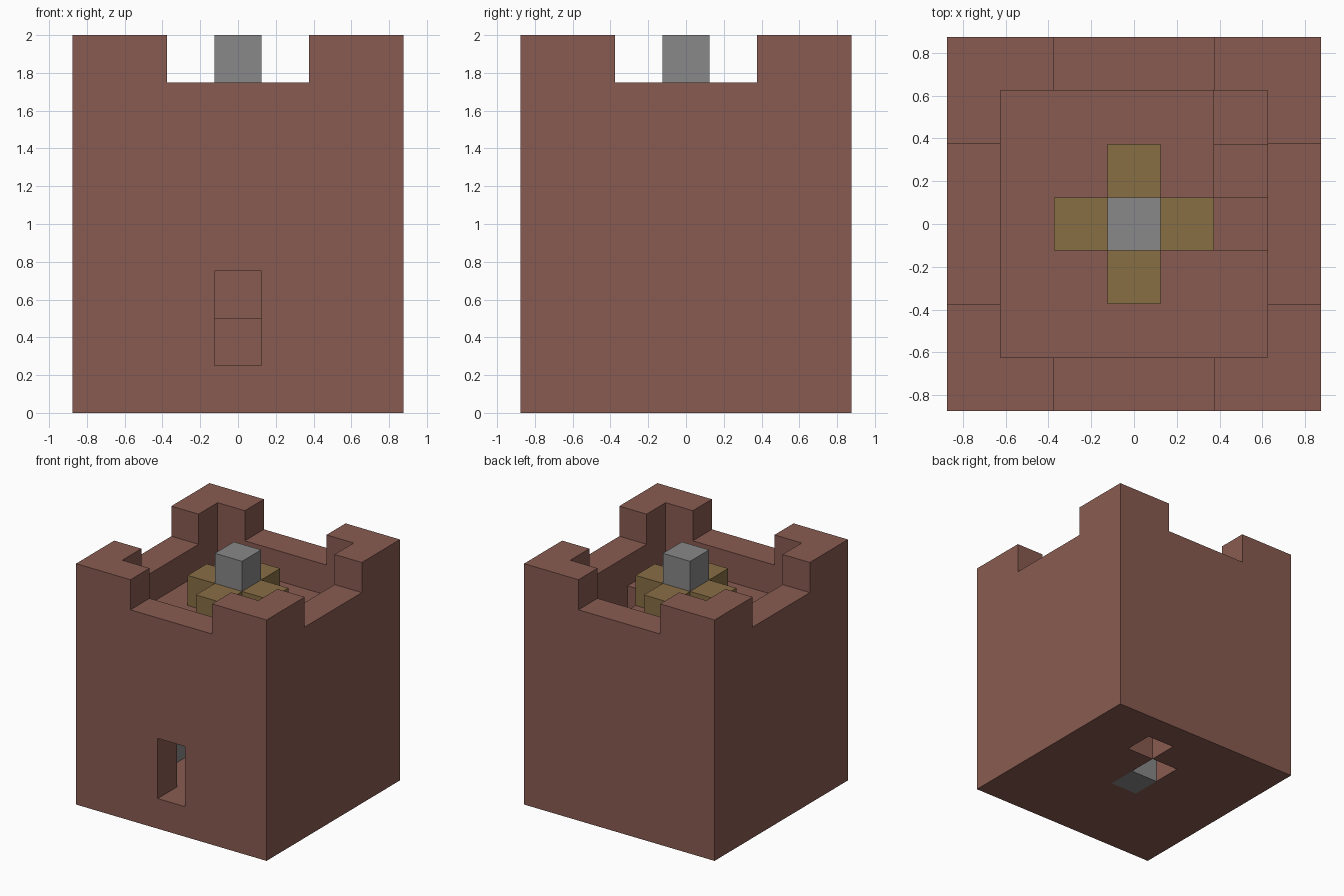
import bpy
import bmesh
from itertools import product
from mathutils import Vector

UNIT = 0.25            # edge of one building block
SIDE, HEIGHT = 7, 8    # tower size in blocks
MID = SIDE // 2
LAST = SIDE - 1

if "Cube" in bpy.data.objects:
    bpy.data.objects.remove(bpy.data.objects["Cube"], do_unlink=True)


def make_material(name, rgb):
    mat = bpy.data.materials.new(name)
    mat.use_nodes = True
    colour = (*rgb, 1.0)
    mat.diffuse_color = colour
    bsdf = next(n for n in mat.node_tree.nodes if n.type == "BSDF_PRINCIPLED")
    bsdf.inputs["Base Color"].default_value = colour
    return mat


def block_part(name, cells, mat):
    """Join unit blocks into one skin, leaving out faces between neighbours."""
    cells = set(cells)
    bm = bmesh.new()
    for cell in cells:
        for axis, side in product(range(3), (0, 1)):
            neighbour = list(cell)
            neighbour[axis] += 2 * side - 1
            if tuple(neighbour) in cells:
                continue
            corners = []
            for u, v in ((0, 0), (1, 0), (1, 1), (0, 1)):
                p = Vector(cell)
                p[axis] += side
                p[(axis + 1) % 3] += u
                p[(axis + 2) % 3] += v
                p -= Vector((SIDE / 2, SIDE / 2, 0))
                corners.append(bm.verts.new(p * UNIT))
            bm.faces.new(corners if side else corners[::-1])
    bmesh.ops.remove_doubles(bm, verts=bm.verts[:], dist=UNIT / 100)
    mesh = bpy.data.meshes.new(name)
    bm.to_mesh(mesh)
    bm.free()
    mesh.materials.append(mat)
    obj = bpy.data.objects.new(name, mesh)
    bpy.context.collection.objects.link(obj)
    return obj


brick = make_material("red_brick", (0.246, 0.105, 0.082))
stone = make_material("grey_stone", (0.246, 0.246, 0.246))
wood = make_material("ochre_wood", (0.246, 0.159, 0.060))

# Openings: doorway, stairwell in the roof deck, gaps in the ground floor
doorway = {(MID, 0, 1), (MID, 0, 2)}
stairwell = {(5, y, 5) for y in (3, 4, 5)}
floor_gaps = {(3, 3, 0), (3, 4, 0), (4, 5, 0)}
openings = doorway | stairwell | floor_gaps


def in_tower(x, y, z):
    on_wall = x in (0, LAST) or y in (0, LAST)
    at_corner = abs(x - MID) >= 2 and abs(y - MID) >= 2
    if on_wall:
        return z < HEIGHT - 1 or at_corner
    return z in (0, 5)


# Tower: walls, corner battlements, ground floor and roof deck
grid = product(range(SIDE), range(SIDE), range(HEIGHT))
block_part("tower", {c for c in grid if in_tower(*c)} - openings, brick)

# Staircase climbing along the back and side walls to the roof
block_part("staircase", [(3, 5, 1), (4, 5, 1), (5, 5, 2), (5, 4, 3), (5, 3, 4)], brick)

# Stone pieces inside on the ground floor
block_part("floor_stone", [(MID, MID, 0)], stone)
block_part("inner_stone", [(1, 2, 1)], stone)

# Roof ornament: wooden cross with a stone block on top
arms = {(MID + d, MID, 6) for d in (-1, 0, 1)} | {(MID, MID + d, 6) for d in (-1, 1)}
block_part("roof_cross", arms, wood)
block_part("roof_stone", [(MID, MID, 7)], stone)
